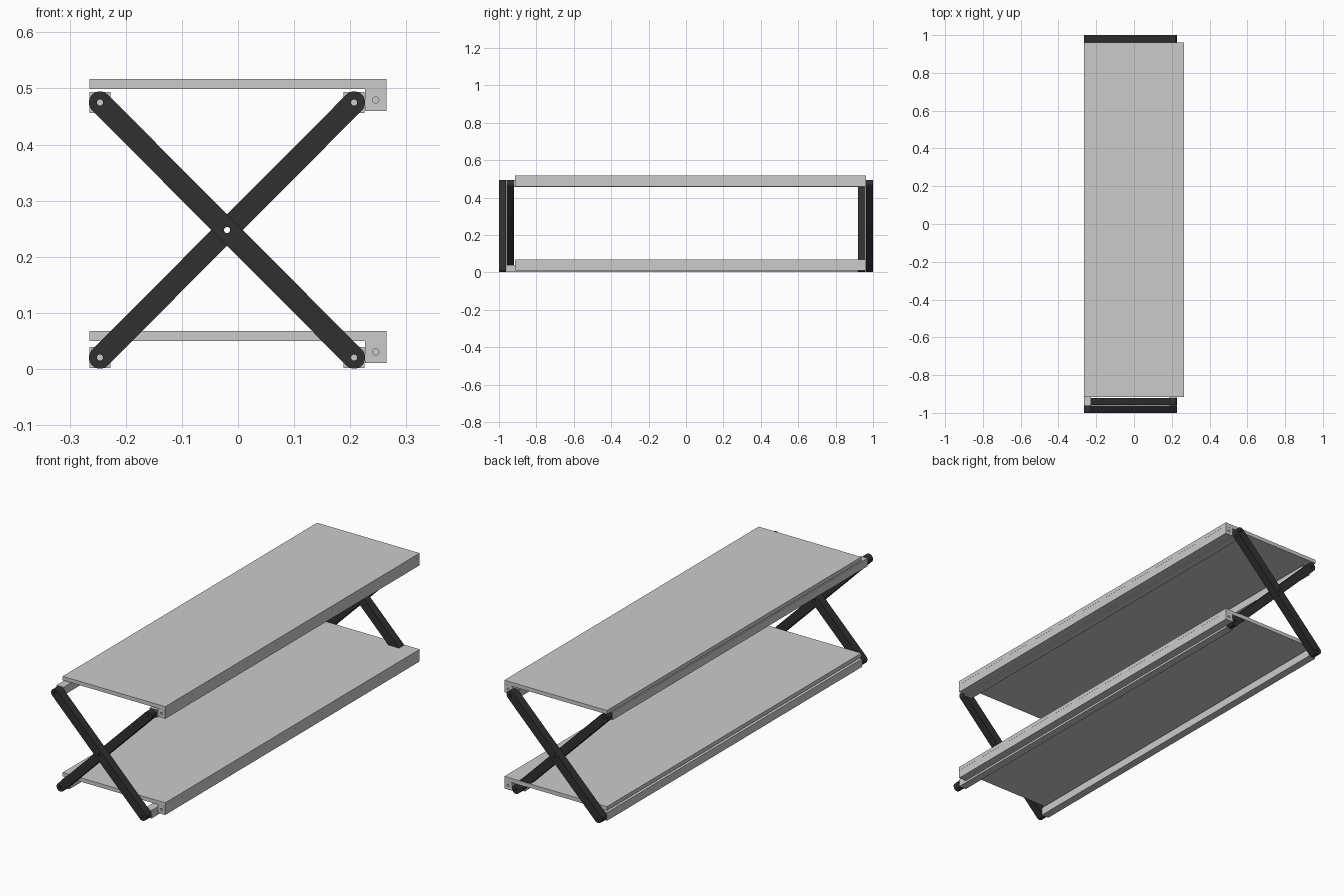
import bpy
from math import pi, sin, cos, atan2, radians
from mathutils import Vector

if "Cube" in bpy.data.objects:
    bpy.data.objects.remove(bpy.data.objects["Cube"])

XL, XR = -0.246, 0.207      # pivot columns
ZL, ZH = 0.0205, 0.475      # pivot heights
R, HOLE = 0.0198, 0.0055    # leg half width, bolt hole radius

black = bpy.data.materials.new("black")
black.diffuse_color = (0.03, 0.03, 0.03, 1)
black.use_nodes = True
black.node_tree.nodes["Principled BSDF"].inputs["Base Color"].default_value = black.diffuse_color


def box(name, x0, x1, y0, y1, z0, z1):
    bpy.ops.mesh.primitive_cube_add(size=1, location=((x0 + x1) / 2, (y0 + y1) / 2, (z0 + z1) / 2))
    ob = bpy.context.object
    ob.name = name
    ob.scale = (x1 - x0, y1 - y0, z1 - z0)
    bpy.ops.object.transform_apply(location=False, rotation=False, scale=True)
    return ob


def rail(name, x, z, y0, y1, h=0.0188):
    """Square rail along y with a blind bolt hole in each end."""
    ob = box(name, x - h, x + h, y0, y1, z - h, z + h)
    for y in (y0, y1):
        bpy.ops.mesh.primitive_cylinder_add(vertices=24, radius=HOLE, depth=0.08,
                                            location=(x, y, z), rotation=(pi / 2, 0, 0))
        cutter = bpy.context.object
        mod = ob.modifiers.new("bolt_hole", 'BOOLEAN')
        mod.object, mod.operation, mod.solver = cutter, 'DIFFERENCE', 'EXACT'
        bpy.context.view_layer.objects.active = ob
        bpy.ops.object.modifier_apply(modifier=mod.name)
        bpy.data.objects.remove(cutter)


def arc(c, r, a0, a1, n):
    return [(c[0] + r * cos(a0 + (a1 - a0) * i / n), c[1] + r * sin(a0 + (a1 - a0) * i / n))
            for i in range(n + 1)]


def leg(name, a, b, y):
    """Flat bar with round ends and three bolt holes, centred on y."""
    a, b = Vector(a), Vector(b)
    t = atan2(b.y - a.y, b.x - a.x)
    loops = [arc(a, R, t + pi / 2, t + 3 * pi / 2, 16) + arc(b, R, t - pi / 2, t + pi / 2, 16)]
    loops += [arc(c, HOLE, 0, 2 * pi, 24)[:-1] for c in (a, (a + b) / 2, b)]
    cu = bpy.data.curves.new(name, 'CURVE')
    cu.dimensions, cu.fill_mode, cu.extrude = '2D', 'BOTH', 0.0192
    for pts in loops:
        s = cu.splines.new('POLY')
        s.points.add(len(pts) - 1)
        for p, q in zip(s.points, pts):
            p.co = (q[0], q[1], 0, 1)
        s.use_cyclic_u = True
    ob = bpy.data.objects.new(name, cu)
    bpy.context.collection.objects.link(ob)
    ob.location, ob.rotation_euler = (0, y, 0), (pi / 2, 0, 0)
    bpy.ops.object.select_all(action='DESELECT')
    ob.select_set(True)
    bpy.context.view_layer.objects.active = ob
    bpy.ops.object.convert(target='MESH')
    ob = bpy.context.object
    ob.data.materials.clear()
    ob.data.materials.append(black)
    bpy.ops.object.shade_smooth_by_angle(angle=radians(30))


# Crossed legs: outer and inner bar at each end, ends are half-turn copies
falling = ((XL, ZH), (XR, ZL))
rising = ((XL, ZL), (XR, ZH))
leg("front_outer_leg", *falling, -0.9805)
leg("front_inner_leg", *rising, -0.94)
leg("back_outer_leg", *rising, 0.9805)
leg("back_inner_leg", *falling, 0.94)

# Shelf boards, each with its edge rail and two pivoting support rails
for label, zp, zs, side in (("lower", ZL, 0.05, 1), ("upper", ZH, 0.499, -1)):
    box(label + "_shelf", -0.265, 0.265, -0.915, 0.962, zs, zs + 0.018)
    rail(label + "_edge_rail", 0.2455, zs - 0.0195, -0.915, 0.962, 0.0193)
    for name, x, s in (("left", XL, -side), ("right", XR, side)):
        y0, y1 = (-0.96, 0.92) if s > 0 else (-0.92, 0.96)
        rail(f"{label}_{name}_support_rail", x, zp, y0, y1)
